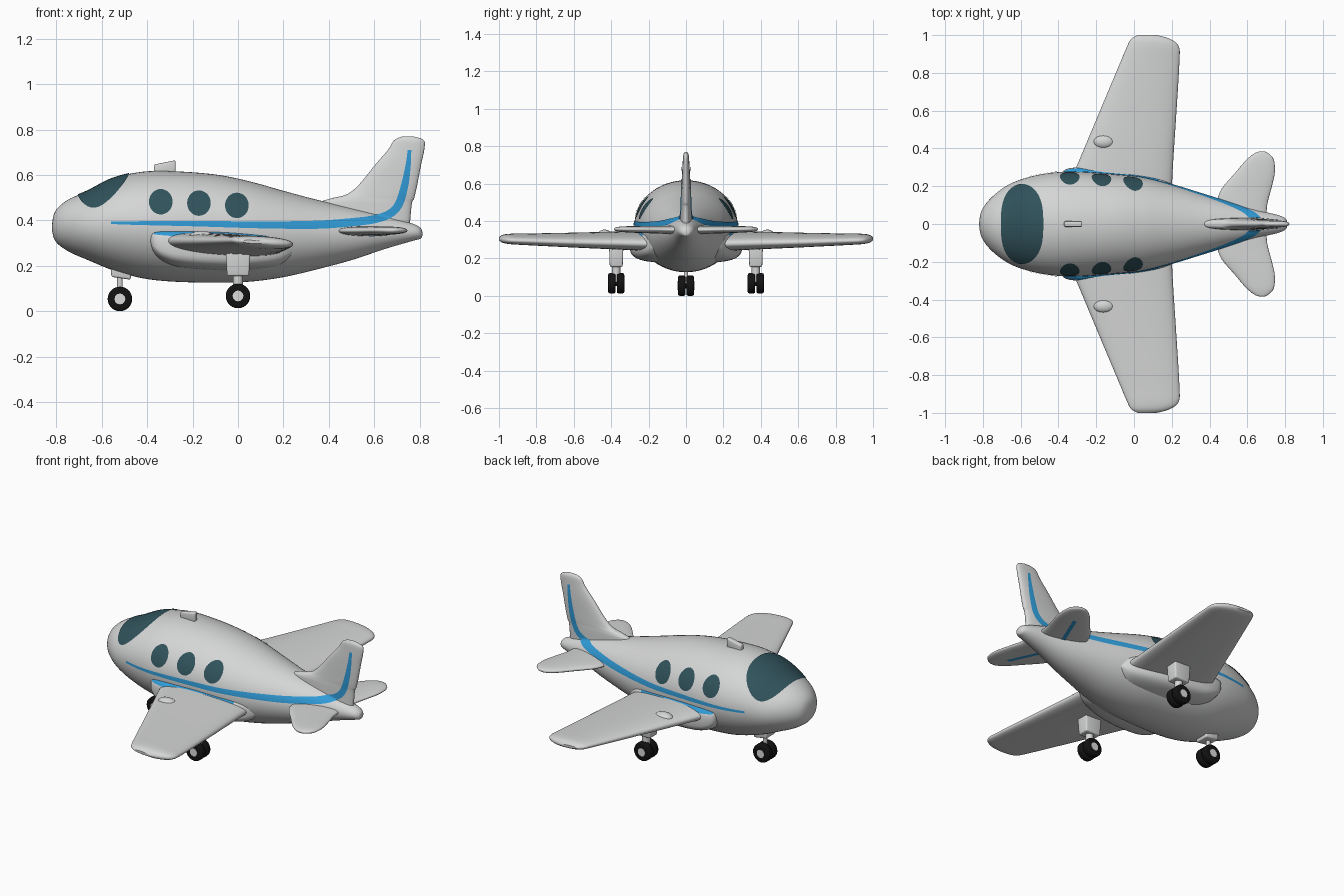
import bpy, bmesh, math
from mathutils import Vector, Matrix

if "Cube" in bpy.data.objects:
    bpy.data.objects.remove(bpy.data.objects["Cube"])


def material(name, rgb):
    m = bpy.data.materials.new(name)
    m.diffuse_color = (*rgb, 1)
    m.use_nodes = True
    m.node_tree.nodes["Principled BSDF"].inputs["Base Color"].default_value = m.diffuse_color
    return m


GREY = material("light_grey", (0.66, 0.67, 0.665))
GLASS = material("dark_teal_glass", (0.03, 0.085, 0.105))
BLUE = material("sky_blue", (0.03, 0.33, 0.68))
BLACK = material("tyre_black", (0.006, 0.006, 0.006))
HUB = material("hub_white", (0.72, 0.72, 0.72))


def finish(name, bm, mat, angle=45):
    me = bpy.data.meshes.new(name)
    bm.to_mesh(me)
    bm.free()
    me.materials.append(mat)
    me.shade_smooth()
    me.set_sharp_from_angle(angle=math.radians(angle))
    ob = bpy.data.objects.new(name, me)
    bpy.context.collection.objects.link(ob)
    return ob


def smooth(table, k=5):
    """Catmull-Rom resampling of a station table."""
    out, n = [], len(table)
    for i in range(n - 1):
        p0, p1, p2, p3 = (table[max(0, min(n - 1, i + d))] for d in (-1, 0, 1, 2))
        for j in range(k):
            t = j / k
            out.append(tuple(0.5 * (2 * b + (c - a) * t + (2 * a - 5 * b + 4 * c - d) * t * t
                                    + (3 * b - a - 3 * c + d) * t ** 3)
                             for a, b, c, d in zip(p0, p1, p2, p3)))
    return out + [table[-1]]


def interp(table, key):
    for p, q in zip(table, table[1:]):
        if p[0] <= key <= q[0]:
            t = (key - p[0]) / max(q[0] - p[0], 1e-9)
            return [a + (b - a) * t for a, b in zip(p, q)]
    return table[0] if key < table[0][0] else table[-1]


def ring(c, a, b, n=2.0, count=48):
    """Superellipse with centre c and half axes a, b."""
    sp = lambda v: math.copysign(abs(v) ** (2 / n), v) if abs(v) > 1e-9 else 0
    c, a, b = Vector(c), Vector(a), Vector(b)
    angles = [2 * math.pi * i / count for i in range(count)]
    return [c + a * sp(math.cos(t)) + b * sp(math.sin(t)) for t in angles]


def loft(name, rings, mat):
    bm = bmesh.new()
    vs = [[bm.verts.new(p) for p in r] for r in rings]
    for r, q in zip(vs, vs[1:]):
        for i in range(len(r)):
            j = (i + 1) % len(r)
            bm.faces.new((r[i], r[j], q[j], q[i]))
    bm.faces.new(vs[0])
    bm.faces.new(vs[-1])
    bmesh.ops.recalc_face_normals(bm, faces=bm.faces)
    return finish(name, bm, mat)


def patch(name, rows, mat, out):
    """Thin painted sheet, facing the direction out."""
    bm = bmesh.new()
    vs = [[bm.verts.new(p) for p in r] for r in rows]
    for r, q in zip(vs, vs[1:]):
        for i in range(len(r) - 1):
            bm.faces.new((r[i], r[i + 1], q[i + 1], q[i]))
    bmesh.ops.remove_doubles(bm, verts=bm.verts, dist=1e-5)
    bm.normal_update()
    if sum((f.normal * f.calc_area() for f in bm.faces), Vector()).dot(Vector(out)) < 0:
        bmesh.ops.reverse_faces(bm, faces=bm.faces)
    return finish(name, bm, mat, 80)


def box(name, lo, hi, mat, taper=1.0, bevel=0.008, slope=0.0):
    """Bevelled box; taper scales the bottom, slope tilts it along x."""
    bm = bmesh.new()
    bmesh.ops.create_cube(bm, size=1)
    mid, dim = (Vector(lo) + Vector(hi)) / 2, Vector(hi) - Vector(lo)
    for v in bm.verts:
        k = taper if v.co.z < 0 else 1
        v.co = Vector((v.co.x * k * dim.x, v.co.y * k * dim.y, v.co.z * dim.z)) + mid
        v.co.z += slope * (v.co.x - mid.x)
    bmesh.ops.bevel(bm, geom=bm.edges[:], offset=bevel, segments=3, profile=0.5, affect='EDGES')
    return finish(name, bm, mat)


def cylinder(name, c, r, length, mat, axis='Y', bevel=0.0, seg=28):
    bm = bmesh.new()
    bmesh.ops.create_cone(bm, cap_ends=True, segments=seg, radius1=r, radius2=r, depth=length)
    if bevel:
        rim = [e for e in bm.edges if abs(e.verts[0].co.z - e.verts[1].co.z) < 1e-6]
        bmesh.ops.bevel(bm, geom=rim, offset=bevel, segments=3, profile=0.5, affect='EDGES')
    rot = Matrix.Rotation(math.pi / 2, 4, 'X') if axis == 'Y' else Matrix()
    bmesh.ops.transform(bm, matrix=Matrix.Translation(c) @ rot, verts=bm.verts)
    return finish(name, bm, mat)


# Station tables. Bodies: x, top, bottom, half width
FUS = smooth([(-.82, .375, .365, .01), (-.805, .44, .31, .075), (-.75, .49, .265, .145),
              (-.66, .53, .225, .21), (-.55, .585, .18, .25), (-.42, .614, .145, .273),
              (-.28, .616, .13, .275), (-.1, .602, .126, .262), (.05, .572, .13, .245),
              (.2, .53, .15, .21), (.35, .49, .185, .165), (.5, .455, .225, .12),
              (.65, .42, .275, .075), (.77, .385, .31, .045), (.805, .365, .32, .025),
              (.812, .345, .335, .006)], 6)
FAIR = smooth([(-.385, .35, .29, .265), (-.37, .367, .25, .285), (-.33, .373, .215, .297),
               (-.25, .374, .19, .302), (-.1, .37, .178, .293), (.05, .362, .18, .268),
               (.18, .345, .2, .222), (.25, .3, .25, .17)])
# Wing-like parts: span position, leading x, trailing x, height, half thickness
WING = smooth([(.15, -.37, .2, .293, .05), (.29, -.31, .205, .295, .047), (.6, -.18, .225, .298, .037),
               (.85, -.075, .24, .302, .029), (.94, -.037, .237, .304, .026),
               (.98, -.015, .19, .305, .02), (1.0, .02, .12, .305, .007)])
STAB = smooth([(0, .40, .70, .352, .024), (.1, .435, .705, .353, .022), (.18, .46, .725, .354, .02),
               (.27, .535, .745, .355, .018), (.34, .595, .74, .356, .015),
               (.375, .64, .71, .356, .01), (.384, .665, .69, .356, .004)])
# Fin: z, leading x, trailing x, half thickness
FIN = smooth([(.36, .34, .755, .034), (.47, .36, .765, .03), (.495, .405, .775, .028),
              (.515, .48, .78, .027), (.56, .535, .79, .025), (.64, .60, .805, .022),
              (.71, .66, .82, .018), (.75, .685, .82, .015), (.765, .71, .79, .009),
              (.77, .73, .765, .004)])


def skin(x, z):
    """Half width of the fuselage or fin at (x, z)."""
    _, t, b, w = interp(FUS, x)
    y = w * math.sqrt(max(0, 1 - ((z - (t + b) / 2) / ((t - b) / 2)) ** 2))
    _, xl, xt, th = interp(FIN, z)
    u = abs((2 * x - xl - xt) / (xt - xl))
    fin = th * (1 - u ** 2.5) ** 0.4 if u < 1 and z > .36 else 0
    return max(y, fin) + .0035


# Fuselage, fin and wing root fairing
loft("fuselage", [ring((x, 0, (t + b) / 2), (0, w, 0), (0, 0, (t - b) / 2), count=64)
                  for x, t, b, w in FUS], GREY)
loft("tail_fin", [ring(((a + b) / 2, 0, z), ((b - a) / 2, 0, 0), (0, t, 0), 2.5)
                  for z, a, b, t in FIN], GREY)
fairing = loft("wing_root_fairing", [ring((x, 0, (t + b) / 2), (0, w, 0), (0, 0, (t - b) / 2), 4)
                                     for x, t, b, w in FAIR], GREY)
fairing.data.materials.append(BLUE)
for p in fairing.data.polygons:
    if p.normal.z > .4 and -.37 < p.center.x < .14:
        p.material_index = 1

# Windscreen laid over the nose
rows = []
for i in range(33):
    v = math.sin(math.pi * (i / 32 - .5))
    half = .1125 * math.sqrt(max(0, 1 - abs(v) ** 2.8))
    row = []
    for j in range(13):
        x, y = -.5925 + half * (j / 6 - 1), .212 * v
        _, t, b, w = interp(FUS, x)
        h = (t - b) / 2 + .004
        row.append((x, y, (t + b) / 2 + h * math.sqrt(max(0, 1 - (y / (w + .004)) ** 2))))
    rows.append(row)
patch("windscreen", rows, GLASS, (-.3, 0, 1))

# Roof antenna
box("roof_antenna", (-.37, -.015, .60), (-.275, .015, .655), GREY, bevel=.007, slope=.2)


# Twin wheels with hubs
def wheels(name, x, y, z):
    for side in (-1, 1):
        cylinder(name + "_tyre", (x, y + side * .023, z), .054, .04, BLACK, bevel=.009)
        cylinder(name + "_hub", (x, y + side * .042, z), .024, .006, HUB, seg=12)
    cylinder(name + "_axle", (x, y, z), .015, .03, BLACK)


wheels("nose_wheel", -.52, 0, .054)
box("nose_gear_housing", (-.56, -.045, .145), (-.47, .045, .21), GREY, .95, slope=-.15)
cylinder("nose_gear_strut", (-.52, 0, .11), .012, .09, GREY, 'Z')

STRIPE = smooth([(-.56, .39, .006), (-.45, .388, .008), (-.2, .386, .012), (.1, .38, .015),
                 (.35, .381, .018), (.5, .392, .018), (.6, .405, .018), (.67, .43, .018),
                 (.71, .475, .018), (.735, .56, .016), (.75, .65, .011), (.755, .71, .008)], 8)

# Everything that exists on both sides
for side, s in (("left", -1), ("right", 1)):
    loft(side + "_wing", [ring(((a + b) / 2, s * y, z), ((b - a) / 2, 0, -.03 * (b - a)), (0, 0, t), 2.3)
                          for y, a, b, z, t in WING], GREY)
    loft(side + "_tailplane", [ring(((a + b) / 2, s * y, z), ((b - a) / 2, 0, 0), (0, 0, t), 2.3)
                               for y, a, b, z, t in STAB], GREY)
    # small blister on the wing
    bm = bmesh.new()
    bmesh.ops.create_uvsphere(bm, u_segments=24, v_segments=12, radius=1)
    bmesh.ops.transform(bm, verts=bm.verts, matrix=Matrix.Translation((-.16, s * .435, .328))
                        @ Matrix.Diagonal((.055, .036, .026, 1)))
    finish(side + "_wing_blister", bm, GREY)
    # main landing gear
    box(side + "_gear_housing", (-.055, s * .373 - .039, .155), (.055, s * .373 + .039, .28), GREY, .88)
    cylinder(side + "_gear_strut", (0, s * .373, .12), .022, .09, GREY, 'Z')
    wheels(side + "_main_wheel", 0, s * .373, .067)
    # cabin windows
    for cx, cz in ((-.34, .482), (-.172, .476), (-.005, .466)):
        rows = []
        for k in range(5):
            r = k / 4
            pts = [(cx + .052 * r * math.cos(a), cz + .056 * r * math.sin(a))
                   for a in (2 * math.pi * i / 32 for i in range(33))]
            rows.append([(x, s * skin(x, z), z) for x, z in pts])
        patch(side + "_cabin_window", rows, GLASS, (0, s, 0))
    # stripe along the body and up the fin
    rows = []
    for i, (x, z, hw) in enumerate(STRIPE):
        p, q = STRIPE[max(i - 1, 0)], STRIPE[min(i + 1, len(STRIPE) - 1)]
        d = Vector((q[0] - p[0], q[1] - p[1])).normalized()
        pts = [(x - d.y * hw * k / 4, z + d.x * hw * k / 4) for k in range(-4, 5)]
        rows.append([(a, s * skin(a, b), b) for a, b in pts])
    patch(side + "_stripe", rows, BLUE, (0, s, 0))
    # stripe under the tailplane
    rows = []
    for i in range(9):
        y = .08 + .2 * i / 8
        _, a, b, z, t = interp(STAB, y)
        x = .57 + .08 * i / 8
        rows.append([(x + d, s * y, z - t - .002) for d in (-.012, .012)])
    patch(side + "_tailplane_stripe", rows, BLUE, (0, 0, -1))
